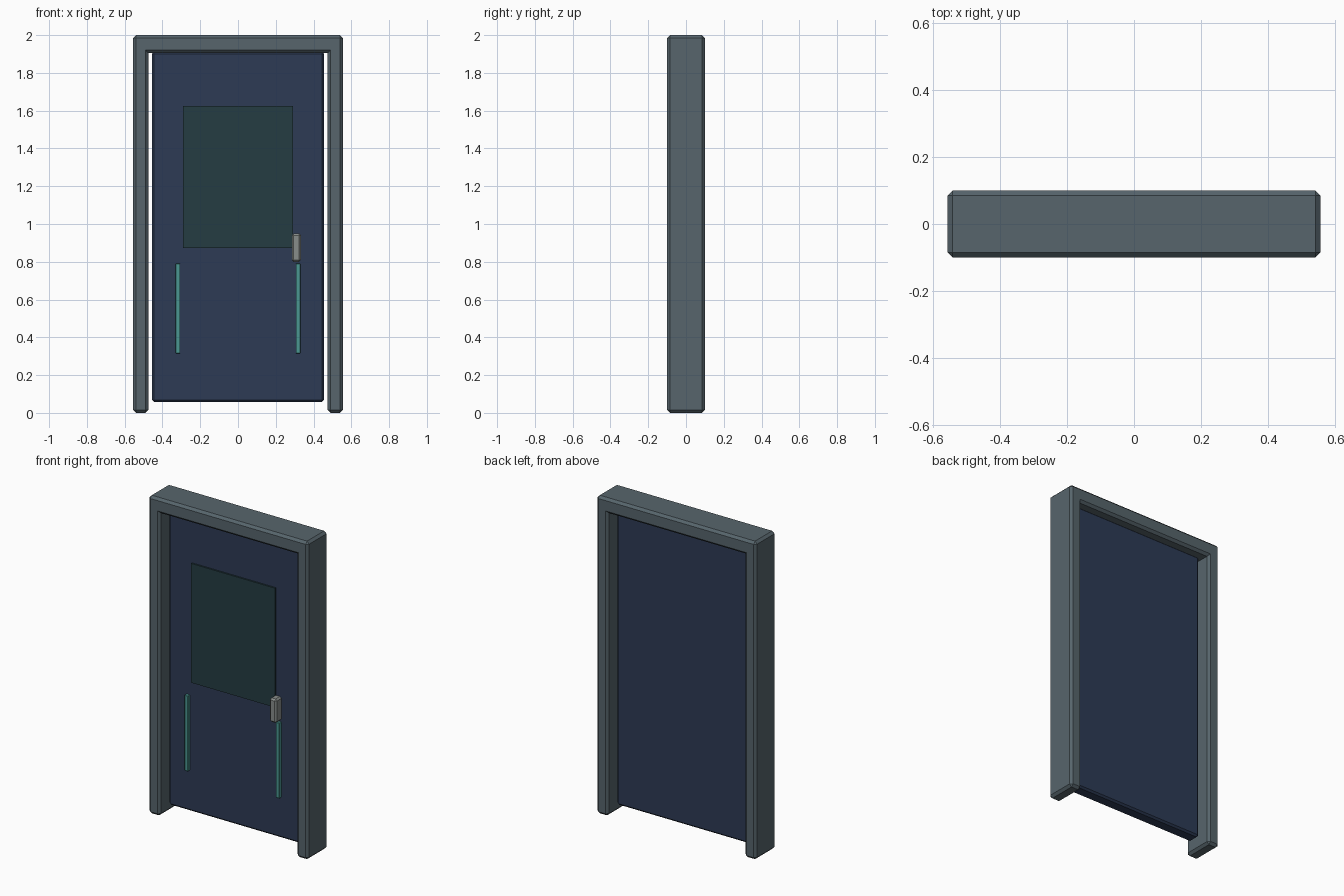
import bpy, bmesh

if "Cube" in bpy.data.objects:
    bpy.data.objects.remove(bpy.data.objects["Cube"])


def material(name, r, g, b):
    m = bpy.data.materials.new(name)
    m.diffuse_color = (r, g, b, 1)
    m.use_nodes = True
    m.node_tree.nodes["Principled BSDF"].inputs["Base Color"].default_value = m.diffuse_color
    return m


def box(name, lo, hi, bevel, mat):
    """Box between two corners with a single flat chamfer."""
    bm = bmesh.new()
    bmesh.ops.create_cube(bm, size=1)
    for v in bm.verts:
        v.co = [(a + b) / 2 + c * (b - a) for a, b, c in zip(lo, hi, v.co)]
    if bevel:
        bmesh.ops.bevel(bm, geom=bm.edges[:], offset=bevel, segments=1,
                        affect='EDGES', profile=0.5)
    me = bpy.data.meshes.new(name)
    bm.to_mesh(me)
    bm.free()
    ob = bpy.data.objects.new(name, me)
    me.materials.append(mat)
    bpy.context.collection.objects.link(ob)
    return ob


frame = material("frame_grey", 0.095, 0.13, 0.15)
navy = material("door_navy", 0.026, 0.043, 0.09)
glass = material("window_teal", 0.018, 0.045, 0.055)
accent = material("strip_teal", 0.07, 0.31, 0.29)
metal = material("handle_metal", 0.25, 0.27, 0.26)

# Frame: header over two posts whose tops run into it
box("frame_header", (-0.555, -0.1, 1.905), (0.555, 0.1, 2.0), 0.015, frame)
for side, s in (("left", -1), ("right", 1)):
    x0, x1 = sorted((s * 0.555, s * 0.475))
    box("frame_post_" + side, (x0, -0.1, 0), (x1, 0.1, 1.935), 0.015, frame)
    # Vertical accent strip on the lower door
    box("accent_strip_" + side, (s * 0.318 - 0.012, -0.06, 0.315),
        (s * 0.318 + 0.012, -0.035, 0.79), 0.002, accent)

# Door leaf, window panel and handle on the front
box("door_leaf", (-0.455, -0.04, 0.058), (0.455, 0.04, 1.912), 0.011, navy)
box("window_panel", (-0.292, -0.05, 0.874), (0.292, -0.03, 1.624), 0, glass)
box("handle", (0.285, -0.097, 0.8), (0.333, -0.035, 0.95), 0.01, metal)
